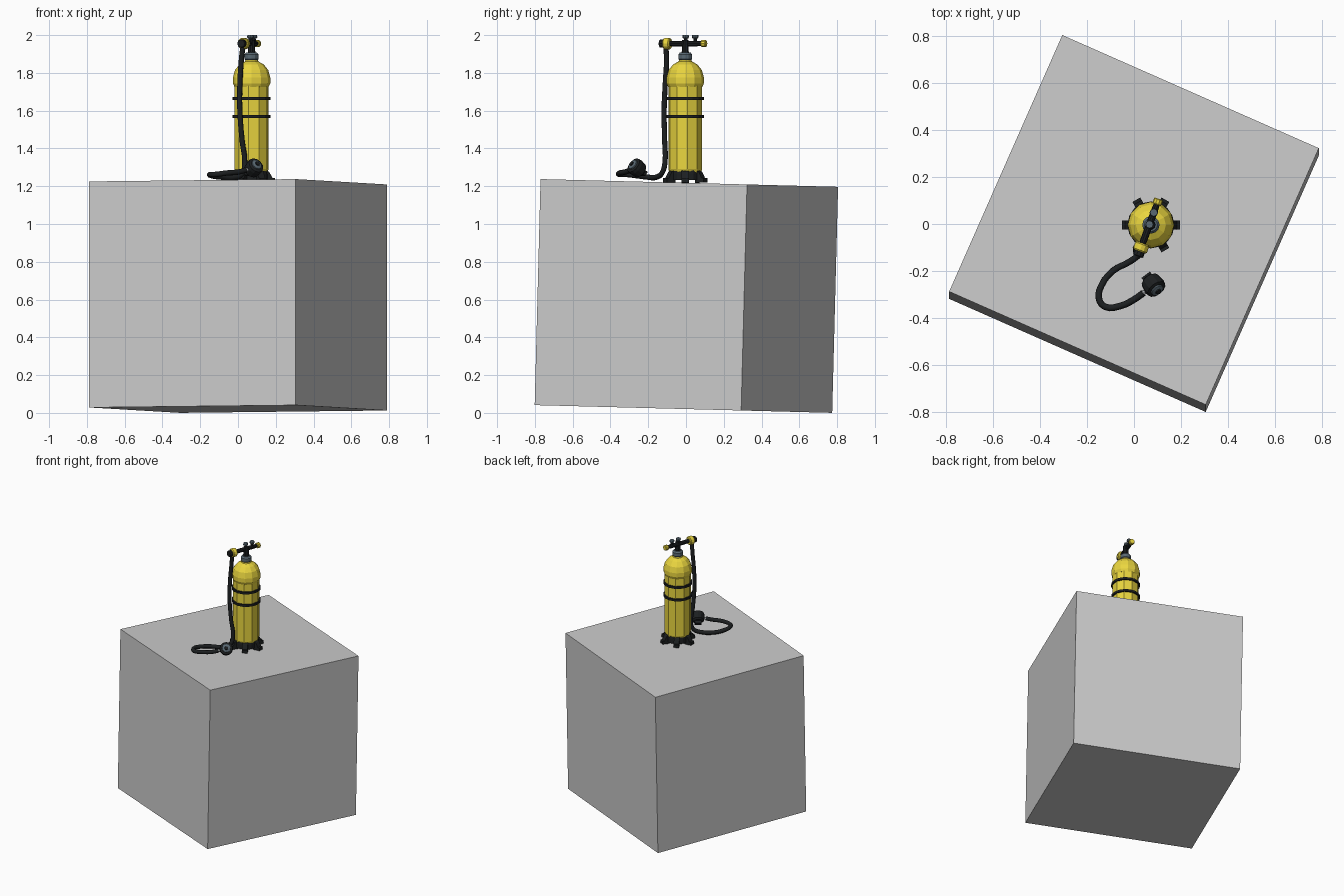
import bpy, bmesh
from math import pi, cos, sin, radians
from mathutils import Vector, Matrix

if "Cube" in bpy.data.objects:
    bpy.data.objects.remove(bpy.data.objects["Cube"])


def mat(name, col):
    m = bpy.data.materials.new(name)
    m.diffuse_color = (*col, 1)
    m.use_nodes = True
    m.node_tree.nodes["Principled BSDF"].inputs["Base Color"].default_value = m.diffuse_color
    return m


YELLOW = mat("yellow_paint", (0.82, 0.67, 0.05))
BLACK = mat("black_rubber", (0.012, 0.014, 0.015))
STEEL = mat("blue_steel", (0.10, 0.14, 0.17))
PALE = mat("pale_steel", (0.5, 0.52, 0.54))


def finish(name, bm, m, matrix):
    bmesh.ops.recalc_face_normals(bm, faces=bm.faces)
    me = bpy.data.meshes.new(name)
    bm.to_mesh(me)
    bm.free()
    ob = bpy.data.objects.new(name, me)
    bpy.context.collection.objects.link(ob)
    ob.matrix_world = matrix
    if m:
        me.materials.append(m)
    return ob


def box(name, size, matrix, m=None):
    bm = bmesh.new()
    bmesh.ops.create_cube(bm, size=1)
    bmesh.ops.scale(bm, vec=size, verts=bm.verts)
    return finish(name, bm, m, matrix)


def lathe(name, profile, n, m, origin, axis=(0, 0, 1), turn=0.0):
    """Faceted solid of revolution; profile is (radius, height) pairs."""
    bm = bmesh.new()
    rings = [[bm.verts.new((r * cos(turn + 2 * pi * i / n), r * sin(turn + 2 * pi * i / n), h))
              for i in range(n)] for r, h in profile]
    for a, b in zip(rings, rings[1:]):
        for i in range(n):
            j = (i + 1) % n
            bm.faces.new((a[i], a[j], b[j], b[i]))
    bm.faces.new(rings[0])
    bm.faces.new(rings[-1])
    rot = Vector(axis).to_track_quat('Z', 'Y').to_matrix().to_4x4()
    return finish(name, bm, m, Matrix.Translation(origin) @ rot)


# Slightly tilted, turned cube plinth
tilt = Matrix.Rotation(-0.026, 4, 'X')
box("plinth", (1.195, 1.195, 1.197),
    Matrix.Translation((0, 0.002, 0.619)) @ tilt @ Matrix.Rotation(radians(-23.8), 4, 'Z'))

# Tank: faceted body, wider rounded shoulder, collar
CX, CY = 0.072, -0.004
base = (CX, CY, 0)
lathe("tank_body", [(0.080, 1.26), (0.091, 1.29), (0.091, 1.74)], 10, YELLOW, base, turn=radians(8))
lathe("tank_shoulder", [(0.090, 1.725), (0.099, 1.745), (0.099, 1.775), (0.088, 1.815),
                        (0.064, 1.845), (0.036, 1.86), (0.03, 1.875)], 12, YELLOW, base)
lathe("neck_collar", [(0.03, 1.865), (0.037, 1.873), (0.037, 1.898), (0.028, 1.908)], 12, STEEL, base)
lathe("valve_stem", [(0.02, 1.90), (0.017, 1.975)], 10, BLACK, base)

# Straps with little buckles
for k, z in enumerate((1.57, 1.665)):
    lathe(f"strap_{k}", [(0.090, z - 0.008), (0.100, z - 0.008), (0.100, z + 0.008), (0.090, z + 0.008)],
          16, BLACK, base)

# Rubber boot with six splayed feet
lathe("boot", [(0.088, 1.232), (0.088, 1.265), (0.084, 1.295)], 12, BLACK, base)
for k in range(6):
    a = k * pi / 3
    bm = bmesh.new()
    bmesh.ops.create_cube(bm, size=1)
    for v in bm.verts:
        out, top = v.co.x > 0, v.co.z > 0
        v.co = ((0.094 if top else 0.122) if out else 0.07,
                v.co.y * 0.038,
                (1.236 if out else 1.29) if top and out else (1.29 if top else 1.218))
        if out:
            v.co.z = 1.275 if top else 1.221
    # thick toe
    finish(f"foot_{k}", bm, BLACK, Matrix.Translation(base) @ Matrix.Rotation(a, 4, 'Z'))
    box(f"toe_{k}", (0.03, 0.038, 0.022), Matrix.Translation((CX, CY, 1.232))
        @ Matrix.Rotation(a, 4, 'Z') @ Matrix.Translation((0.109, 0, 0)))

    bpy.data.objects[f"toe_{k}"].data.materials.append(BLACK)

# Valve crossbar with knobs along its direction
u = Vector((sin(radians(20)), cos(radians(20)), 0))
hub = Vector((CX - 0.006, CY + 0.002, 1.955))


def on_bar(name, s, length, r, m, n=10):
    lathe(name, [(r * 0.85, 0), (r, length * 0.15), (r, length * 0.85), (r * 0.85, length)],
          n, m, hub + u * s, u)


on_bar("crossbar", -0.10, 0.19, 0.015, BLACK)
on_bar("regulator_body", -0.122, 0.037, 0.031, YELLOW, 12)
on_bar("regulator_cap", -0.145, 0.028, 0.023, BLACK)
on_bar("rear_collar", 0.075, 0.02, 0.013, BLACK)
on_bar("rear_knob", 0.09, 0.026, 0.020, YELLOW)
for k, s in enumerate((0.0, 0.054)):
    p = hub + u * s
    lathe(f"top_post_{k}", [(0.011, 0), (0.009, 0.032)], 8, BLACK, p)
    lathe(f"top_cap_{k}", [(0.014, 0.028), (0.018, 0.034), (0.016, 0.045)], 8, STEEL, p)

# Hose: down the tank, then looping over the plinth
path = [(0.028, -0.108, 1.955), (0.018, -0.103, 1.87), (0.010, -0.110, 1.74), (0.010, -0.116, 1.60),
        (0.022, -0.113, 1.44), (0.036, -0.112, 1.32), (0.025, -0.128, 1.268), (-0.017, -0.16, 1.247),
        (-0.09, -0.20, 1.248), (-0.14, -0.265, 1.256), (-0.150, -0.315, 1.262), (-0.125, -0.352, 1.262),
        (-0.06, -0.35, 1.27), (0.0, -0.322, 1.275), (0.04, -0.294, 1.285)]
cu = bpy.data.curves.new("hose", 'CURVE')
cu.dimensions = '3D'
cu.bevel_depth, cu.bevel_resolution, cu.resolution_u = 0.0145, 2, 3
cu.use_fill_caps = True
sp = cu.splines.new('BEZIER')
sp.bezier_points.add(len(path) - 1)
for b, p in zip(sp.bezier_points, path):
    b.co = p
    b.handle_left_type = b.handle_right_type = 'AUTO'
cu.materials.append(BLACK)
bpy.context.collection.objects.link(bpy.data.objects.new("hose", cu))

# Breathing mouthpiece: pale fitting, round housing, steel purge disc
end = Vector(path[-1])
mid = Vector((0.084, -0.262, 1.298))
lathe("hose_fitting", [(0.010, -0.005), (0.010, 0.03)], 8, PALE, end, mid - end)
ax = Vector((0.45, -0.6, 0.5)).normalized()
lathe("mouthpiece_housing", [(0.030, -0.040), (0.042, -0.030), (0.047, 0.008), (0.044, 0.024), (0.034, 0.028)],
      12, BLACK, mid, ax)
lathe("purge_disc", [(0.030, 0.024), (0.028, 0.034), (0.016, 0.038)], 12, STEEL, mid, ax)
lathe("purge_button", [(0.014, 0.034), (0.012, 0.043)], 10, BLACK, mid, ax)
box("mouth_bite", (0.045, 0.026, 0.03), Matrix.Translation(mid - ax * 0.045)
    @ ax.to_track_quat('Z', 'Y').to_matrix().to_4x4(), BLACK)
